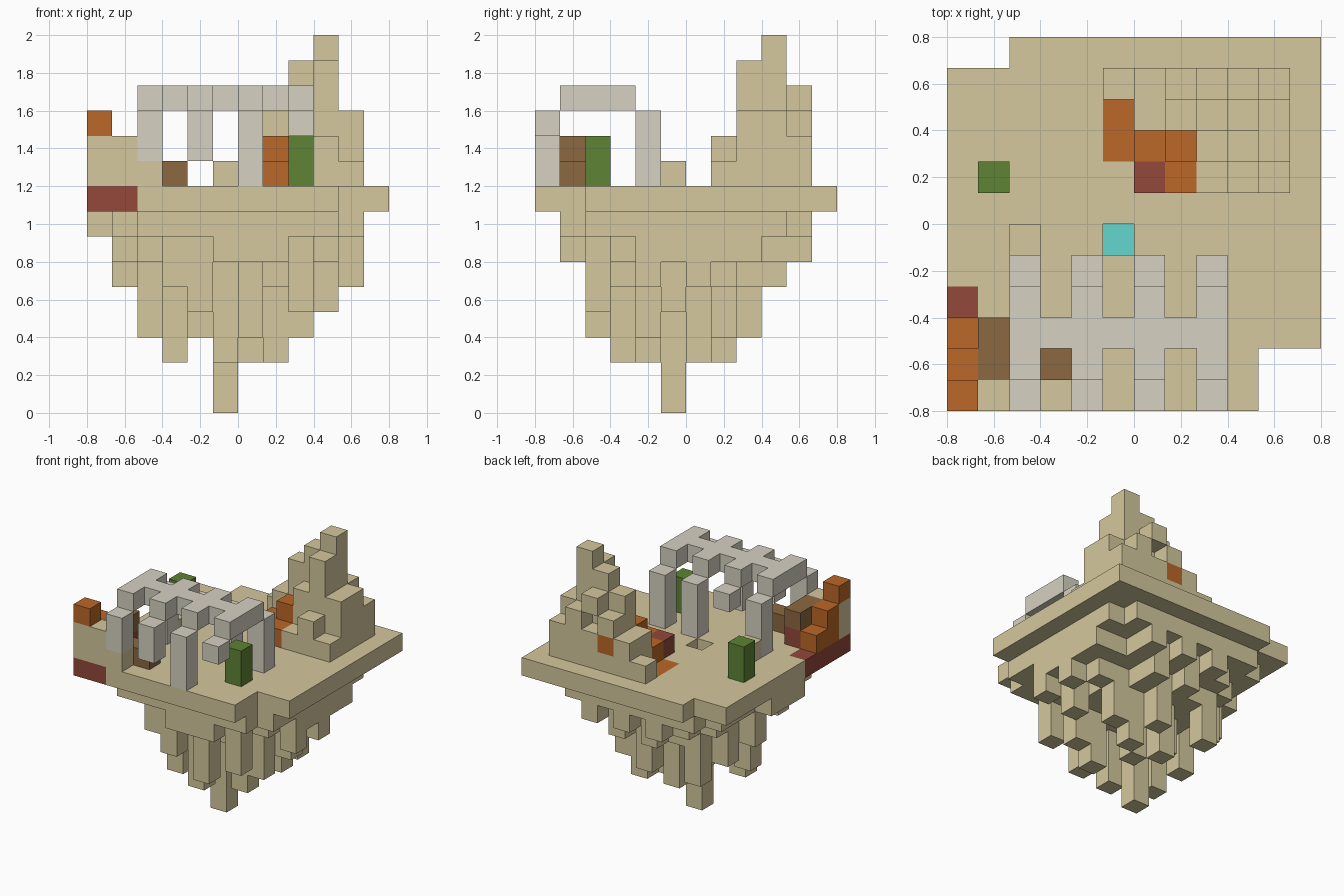
import bpy
import bmesh
from mathutils import Vector

old = bpy.data.objects.get("Cube")
if old:
    bpy.data.objects.remove(old, do_unlink=True)

SIZE = 2 / 15          # edge of one block
HALF = 6               # blocks from the centre to the island edge

COLOURS = {
    "sandstone": (0.66, 0.58, 0.34),
    "pale_stone": (0.67, 0.64, 0.54),
    "rust_orange": (0.50, 0.135, 0.021),
    "brick_red": (0.29, 0.065, 0.043),
    "timber_brown": (0.26, 0.14, 0.053),
    "leaf_green": (0.112, 0.23, 0.033),
    "water_cyan": (0.125, 0.68, 0.61),
}


def make_material(name, rgb):
    mat = bpy.data.materials.new(name)
    mat.use_nodes = True
    mat.diffuse_color = (*rgb, 1)
    mat.node_tree.nodes["Principled BSDF"].inputs["Base Color"].default_value = (*rgb, 1)
    return mat


materials = [make_material(n, c) for n, c in COLOURS.items()]
slots = {n: i for i, n in enumerate(COLOURS)}
blocks = {}            # block position -> (part, colour)


def span(v):
    """A single index or an inclusive pair becomes a range."""
    return range(v, v + 1) if isinstance(v, int) else range(v[0], v[1] + 1)


def fill(part, colour, x, y, z):
    for i in span(x):
        for j in span(y):
            for k in span(z):
                blocks[i, j, k] = (part, colour)


def clear(x, y, z):
    for i in span(x):
        for j in span(y):
            for k in span(z):
                blocks.pop((i, j, k), None)


SAND, STONE, RUST = "sandstone", "pale_stone", "rust_orange"
RED, WOOD, LEAF = "brick_red", "timber_brown", "leaf_green"

# Island slab with two notched corners
fill("island_slab", SAND, (0, 11), (0, 11), 8)
clear((0, 1), 11, 8)
clear((10, 11), (0, 1), 8)
fill("island_slab", RED, 0, (0, 3), 8)
fill("island_slab", RED, 1, 0, 8)
fill("island_slab", RUST, 5, (8, 9), 8)

# Tapering underside layers
for level, reach, corner in ((7, 5, 8), (6, 4, 6), (5, 3, 4)):
    for i in range(12):
        for j in range(12):
            a, b = abs(i - 5.5), abs(j - 5.5)
            if max(a, b) < reach and a + b <= corner:
                fill("underside", SAND, i, j, level)
fill("underside", SAND, 0, (4, 6), 7)

# Ledges along the front and the left of the underside
fill("underside", SAND, (5, 7), 1, 6)
fill("underside", SAND, 10, (5, 8), 6)

# Hanging rock: column position and lowest level
hanging = [
    (1, 6, 5), (1, 4, 6), (10, 6, 5), (10, 4, 5), (3, 2, 5),
    (6, 10, 6), (8, 10, 6), (4, 10, 6), (2, 5, 3), (2, 7, 4),
    (9, 5, 4), (9, 7, 5), (4, 2, 4), (6, 2, 3), (8, 2, 4), (5, 9, 5),
    (7, 9, 5), (3, 8, 3), (6, 8, 3), (8, 7, 3), (8, 4, 3), (3, 4, 2),
    (7, 7, 2), (7, 4, 2), (6, 6, 2), (5, 3, 2), (5, 5, 0), (5, 7, 2),
    (4, 6, 3),
]
for i, j, low in hanging:
    fill("hanging_rock", SAND, i, j, (low, 7))

# Small sunken pool
clear(5, 5, 8)
fill("pool", "water_cyan", 5, 5, 7)

# Rock spire: top level of each stack, row by row from front to back
spire = {
    7: {8: 9, 9: 10, 10: 9},
    8: {8: 11, 9: 13, 10: 11},
    9: {6: 10, 7: 12, 8: 13, 9: 14, 10: 11},
    10: {5: 9, 6: 10, 7: 11, 8: 12, 9: 11, 10: 10},
}
for j, row in spire.items():
    for i, top in row.items():
        fill("rock_spire", SAND, i, j, (9, top))
clear(8, 10, 11)
fill("rock_spire", RUST, 7, 10, 10)

# Rubble at the foot of the spire
fill("spire_rubble", RUST, 6, 8, 9)
fill("spire_rubble", RUST, 7, 8, (9, 10))
fill("spire_rubble", RUST, 7, 7, 9)
fill("spire_rubble", RED, 6, 7, 9)

# Corner wall with stepped blocks and fallen beams
fill("corner_wall", SAND, (0, 1), 0, (9, 10))
fill("corner_wall", SAND, 2, 0, 9)
for j in range(3):
    fill("corner_wall", RUST, 0, j, 11 - j)
fill("corner_wall", RUST, 0, 1, 9)
fill("corner_wall", RED, 1, (1, 2), 9)
fill("fallen_beams", WOOD, 1, (1, 2), 10)
fill("fallen_beams", WOOD, (2, 3), 1, 9)

# Ruined pavilion: ribbed roof on columns, some broken off
fill("pavilion_roof", STONE, (2, 8), 2, 12)
for i in range(2, 9, 2):
    fill("pavilion_roof", STONE, i, (1, 3), 12)
for i, front, back in ((2, 10, 9), (4, 10, 11), (6, 9, 9), (8, 11, 9)):
    fill("pavilion_columns", STONE, i, 0, (front, 11))
    fill("pavilion_columns", STONE, i, 4, (back, 11))

# Loose boulder and two shrubs
fill("boulder", SAND, 2, 5, 9)
fill("back_shrub", LEAF, 1, 7, (9, 10))
fill("front_shrub", LEAF, 8, 2, (9, 10))


def build(part):
    """Skin the exposed sides of one part's blocks."""
    bm = bmesh.new()
    for cell, (name, colour) in blocks.items():
        if name != part:
            continue
        for axis in range(3):
            for sign in (-1, 1):
                step = Vector((0, 0, 0))
                step[axis] = sign
                beside = tuple(int(c + s) for c, s in zip(cell, step))
                if beside in blocks:
                    continue
                u, v = Vector((0, 0, 0)), Vector((0, 0, 0))
                u[(axis + 1) % 3] = v[(axis + 2) % 3] = 0.5
                mid = Vector(cell) + Vector((0.5 - HALF, 0.5 - HALF, 0.5)) + step / 2
                loop = [mid - u - v, mid + u - v, mid + u + v, mid - u + v]
                face = bm.faces.new([bm.verts.new(p * SIZE) for p in loop[::sign]])
                face.material_index = slots[colour]
    bmesh.ops.remove_doubles(bm, verts=bm.verts, dist=SIZE / 100)
    bmesh.ops.dissolve_limit(bm, angle_limit=0.01, verts=bm.verts,
                             edges=bm.edges, delimit={"MATERIAL"})
    mesh = bpy.data.meshes.new(part)
    for mat in materials:
        mesh.materials.append(mat)
    bm.to_mesh(mesh)
    bm.free()
    bpy.context.collection.objects.link(bpy.data.objects.new(part, mesh))


for part in sorted({name for name, colour in blocks.values()}):
    build(part)
